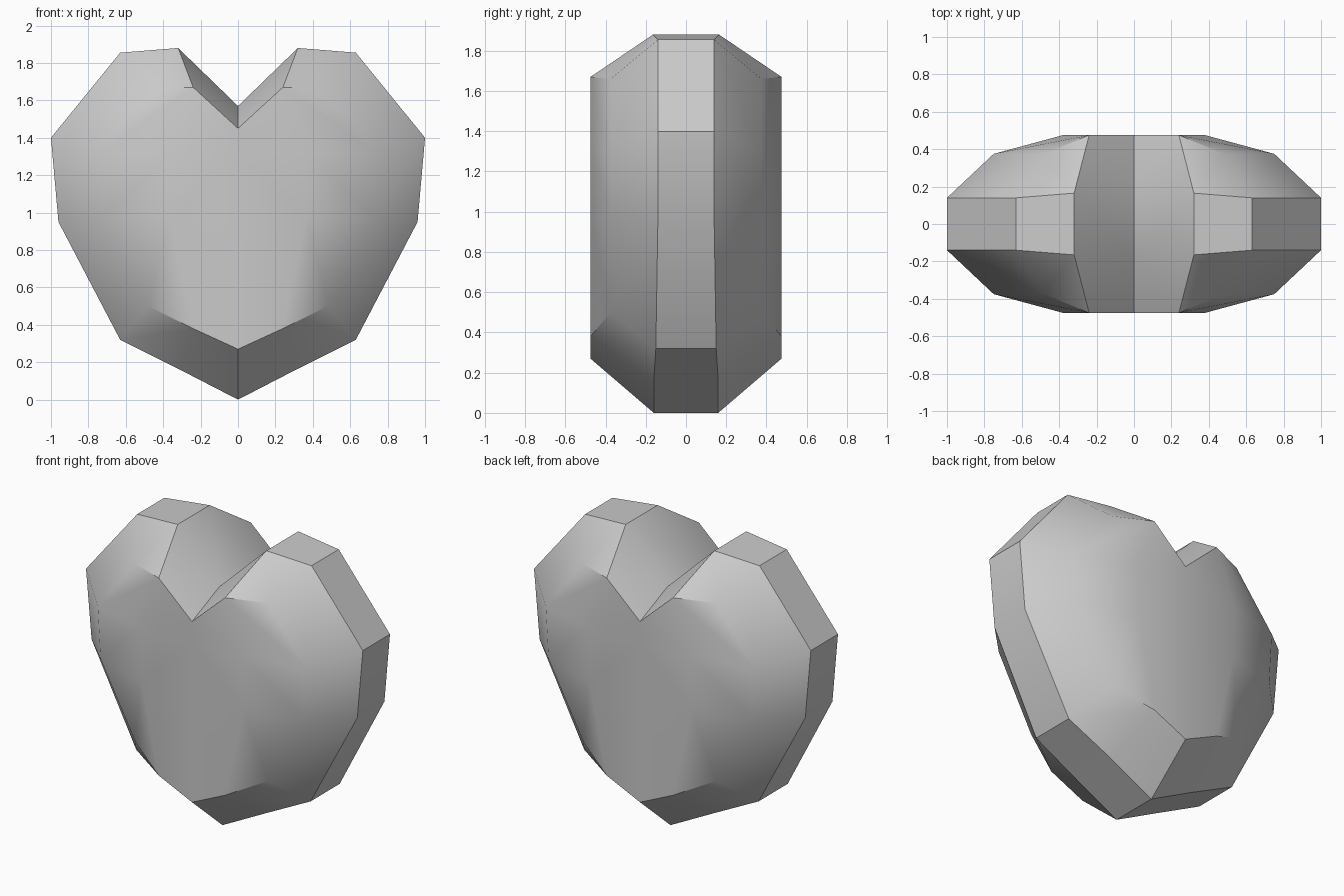
import bpy, bmesh
from math import radians

cube = bpy.data.objects.get("Cube")
if cube:
    bpy.data.objects.remove(cube, do_unlink=True)

# Half outline from notch to bottom tip, as (x, z, half depth)
rim = [(0, 1.57, .19), (.32, 1.88, .165), (.63, 1.855, .14), (1, 1.40, .14),
       (.96, .95, .14), (.63, .32, .15), (.31, .16, .16), (0, 0, .16)]
bevel = [(0, 1.45, .475), (.24, 1.67, .475), (.48, 1.66, .375), (.75, 1.31, .375),
         (.73, .97, .375), (.48, .50, .375), (.24, .38, .475), (0, .27, .475)]
# Raised points inside each face
core = [(.38, 1.31, .475), (.365, .97, .475), (0, 1.31, .475), (0, .97, .475)]

bm = bmesh.new()


def points(profile, side):
    return [bm.verts.new((x, side * y, z)) for x, z, y in profile]


# Chamfer and face panels, front and back
rims = []
for side in (-1, 1):
    outer, inner = points(rim, side), points(bevel, side)
    upper, lower, mid_upper, mid_lower = points(core, side)
    rims.append(outer)
    for i in range(len(rim) - 1):
        bm.faces.new((outer[i], outer[i + 1], inner[i + 1], inner[i]))
    for panel in (
            (inner[1], inner[2], inner[3], upper),
            (upper, inner[3], inner[4], lower),
            (lower, inner[4], inner[5], inner[6]),
            (inner[0], inner[1], upper, mid_upper),
            (mid_upper, upper, lower, mid_lower),
            (mid_lower, lower, inner[6], inner[7])):
        bm.faces.new(panel)

# Band around the edge
front, back = rims
for i in range(len(rim) - 1):
    bm.faces.new((front[i], front[i + 1], back[i + 1], back[i]))

# Mirrored other half
bmesh.ops.mirror(bm, geom=bm.verts[:] + bm.edges[:] + bm.faces[:],
                 axis='X', merge_dist=0.0005)
bmesh.ops.remove_doubles(bm, verts=bm.verts[:], dist=0.0005)
bmesh.ops.recalc_face_normals(bm, faces=bm.faces[:])

mesh = bpy.data.meshes.new("heart")
bm.to_mesh(mesh)
bm.free()
heart = bpy.data.objects.new("heart", mesh)
bpy.context.collection.objects.link(heart)

# Plain grey material
grey = bpy.data.materials.new("light grey")
grey.use_nodes = True
colour = (.6, .6, .6, 1)
grey.diffuse_color = colour
grey.node_tree.nodes["Principled BSDF"].inputs["Base Color"].default_value = colour
mesh.materials.append(grey)

# Smooth shading with sharp creases
bpy.ops.object.select_all(action='DESELECT')
heart.select_set(True)
bpy.context.view_layer.objects.active = heart
bpy.ops.object.shade_smooth_by_angle(angle=radians(30))
